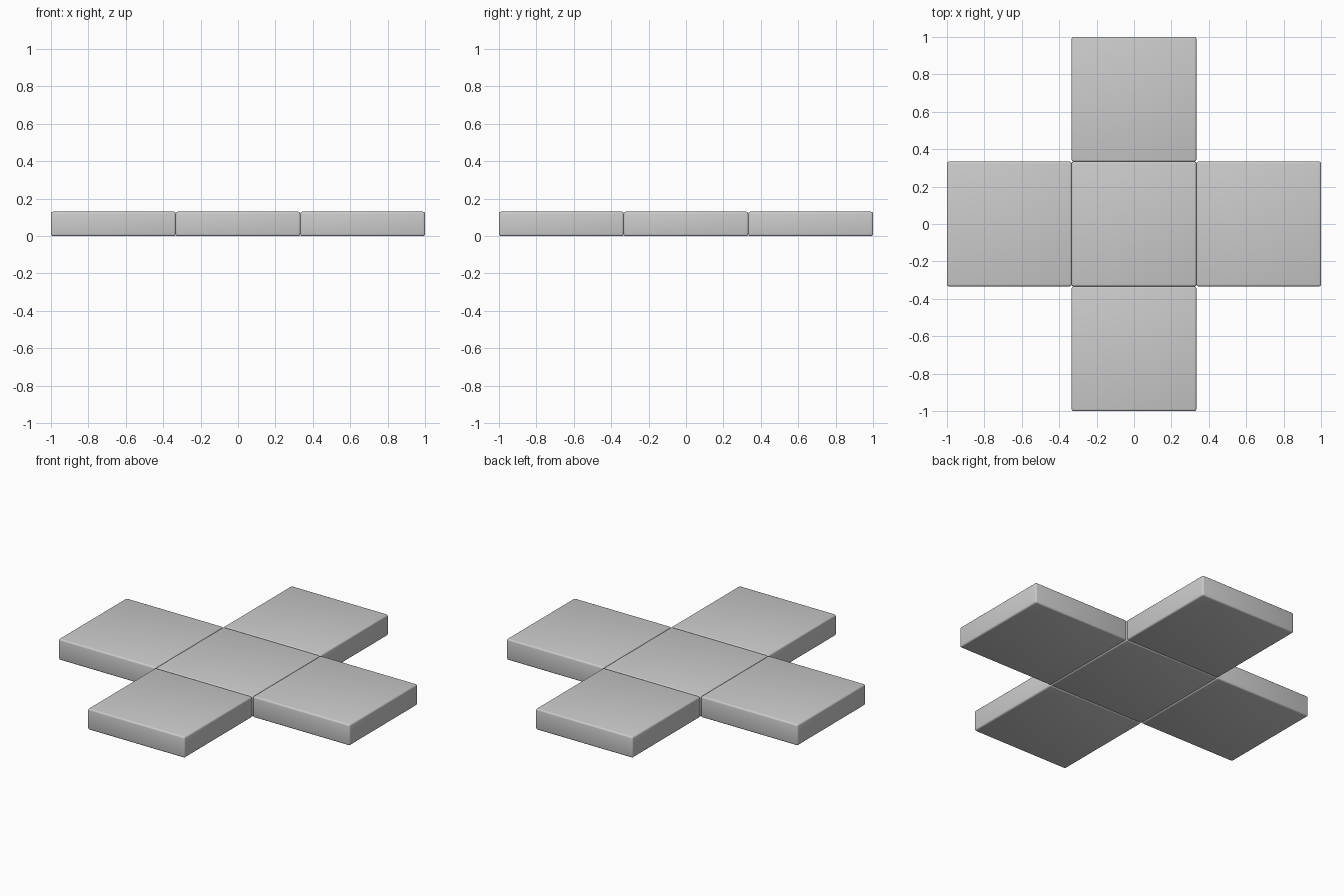
import bpy

if "Cube" in bpy.data.objects:
    bpy.data.objects.remove(bpy.data.objects["Cube"])

SIDE = 2 / 3      # tile width
HEIGHT = 0.13     # tile thickness


def tile(name, x, y):
    """Square slab with softly rounded edges, standing on z = 0."""
    bpy.ops.mesh.primitive_cube_add(size=1, location=(x, y, HEIGHT / 2))
    ob = bpy.context.object
    ob.name = name
    ob.scale = (SIDE, SIDE, HEIGHT)
    bpy.ops.object.transform_apply(location=False, rotation=False, scale=True)
    bevel = ob.modifiers.new("rounded_edges", 'BEVEL')
    bevel.width = 0.01
    bevel.segments = 3
    bpy.ops.object.modifier_apply(modifier=bevel.name)
    bpy.ops.object.shade_smooth_by_angle()
    return ob


# Centre tile and the four arms of the cross
tile("centre_tile", 0, 0)
for name, dx, dy in (("right_tile", 1, 0), ("left_tile", -1, 0),
                     ("back_tile", 0, 1), ("front_tile", 0, -1)):
    tile(name, dx * SIDE, dy * SIDE)
